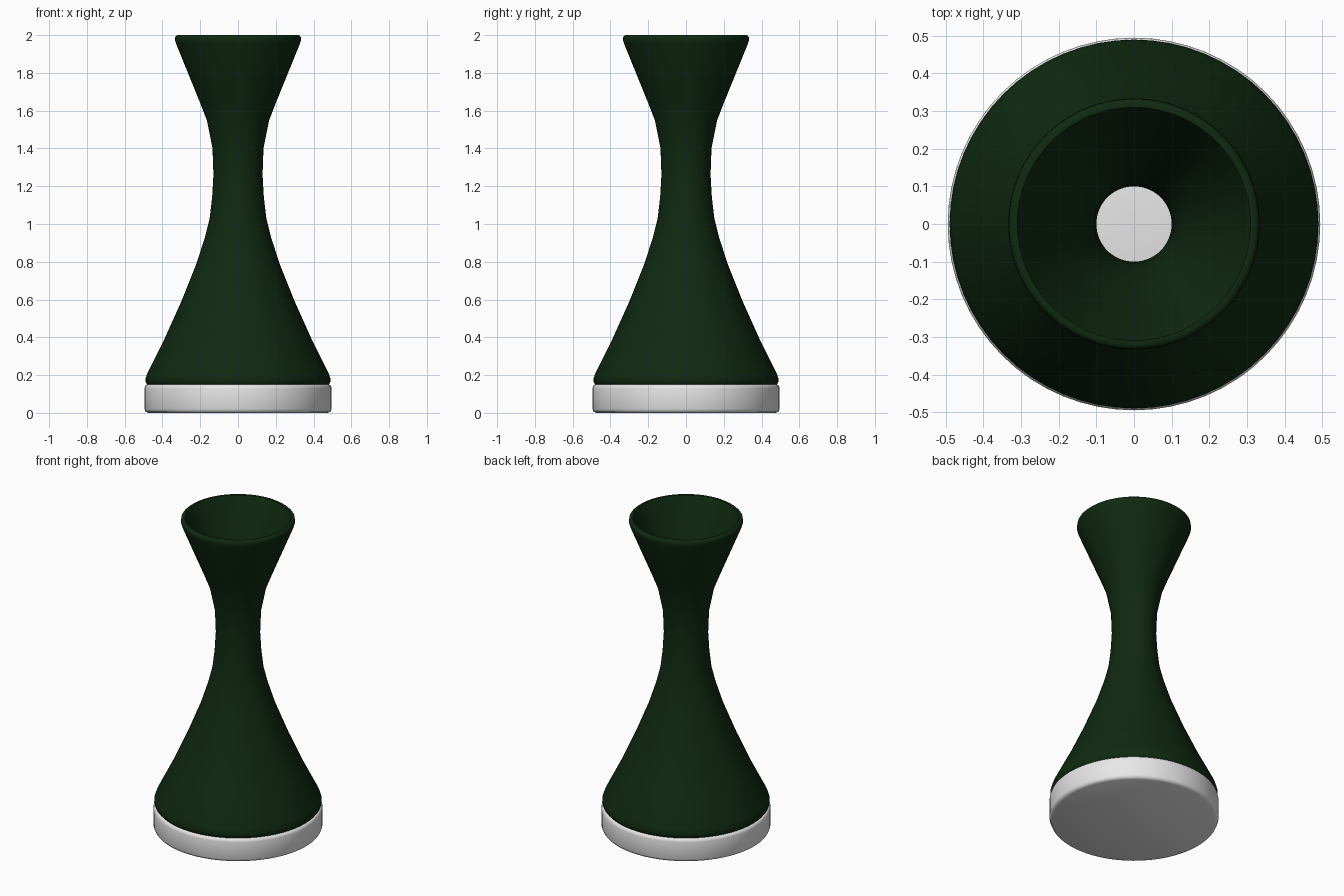
import bpy, bmesh, math

if "Cube" in bpy.data.objects:
    bpy.data.objects.remove(bpy.data.objects["Cube"])

SIDES = 64


def material(name, rgb):
    m = bpy.data.materials.new(name)
    m.diffuse_color = (*rgb, 1)
    m.use_nodes = True
    m.node_tree.nodes["Principled BSDF"].inputs["Base Color"].default_value = m.diffuse_color
    return m


def lathe(name, profile, mat, closed):
    """Spin an (r, z) profile about z; closed joins the last ring to the first."""
    bm = bmesh.new()
    rings = []
    for r, z in profile:
        if r == 0:
            rings.append([bm.verts.new((0, 0, z))] * SIDES)
        else:
            rings.append([bm.verts.new((r * math.cos(2 * math.pi * i / SIDES),
                                        r * math.sin(2 * math.pi * i / SIDES), z))
                          for i in range(SIDES)])
    pairs = list(zip(rings, rings[1:]))
    if closed:
        pairs.append((rings[-1], rings[0]))
    for a, b in pairs:
        for i in range(SIDES):
            j = (i + 1) % SIDES
            quad = list(dict.fromkeys((a[i], a[j], b[j], b[i])))
            bm.faces.new(quad)
    bmesh.ops.recalc_face_normals(bm, faces=bm.faces)
    me = bpy.data.meshes.new(name)
    bm.to_mesh(me)
    bm.free()
    me.materials.append(mat)
    ob = bpy.data.objects.new(name, me)
    bpy.context.collection.objects.link(ob)
    bpy.ops.object.select_all(action='DESELECT')
    ob.select_set(True)
    bpy.context.view_layer.objects.active = ob
    bpy.ops.object.shade_smooth_by_angle(angle=math.radians(50))
    return ob


green = material("dark green", (0.005, 0.022, 0.006))
white = material("off white", (0.8, 0.8, 0.8))

# hollow flared body: outer wall up, rounded rim, inner wall down
outer = [(0.48, 0.15), (0.488, 0.16), (0.49, 0.18), (0.48, 0.21), (0.39, 0.39),
         (0.30, 0.59), (0.22, 0.79), (0.175, 0.93), (0.15, 1.03), (0.137, 1.14),
         (0.13, 1.26), (0.135, 1.40), (0.165, 1.55), (0.20, 1.64), (0.265, 1.80),
         (0.328, 1.955), (0.334, 1.975), (0.332, 1.992), (0.322, 2.0)]
inner = [(0.310, 1.998), (0.304, 1.985)] + [
    (r - 0.03, z) for r, z in reversed(outer[3:-4])] + [(0.455, 0.18), (0.45, 0.15)]
lathe("body", outer + inner, green, True)

# solid base disc with softened edges
lathe("base", [(0, 0), (0.475, 0), (0.489, 0.006), (0.495, 0.02), (0.495, 0.13),
               (0.492, 0.143), (0.482, 0.15), (0, 0.15)], white, False)
